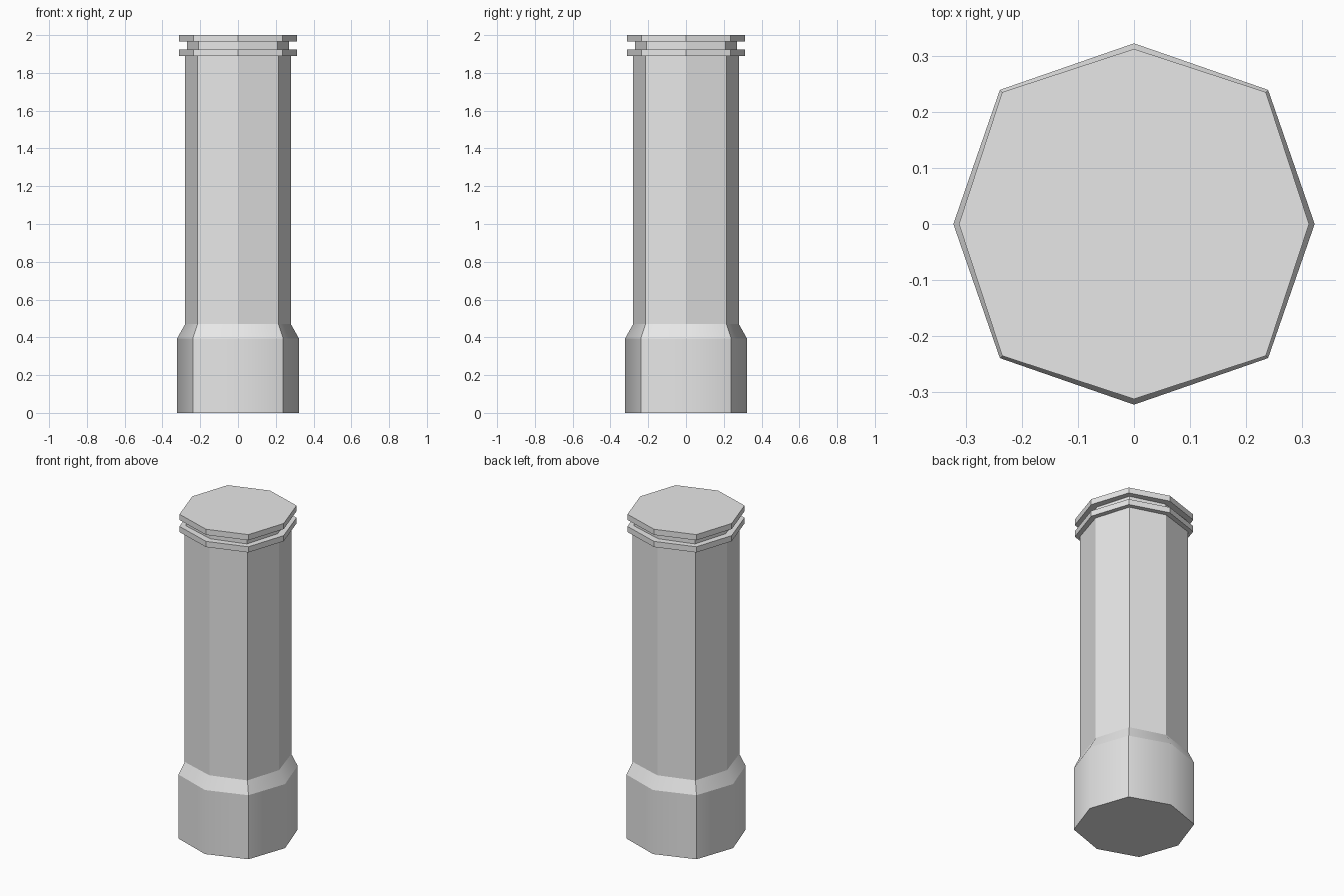
import bpy
import bmesh

cube = bpy.data.objects.get("Cube")
if cube:
    bpy.data.objects.remove(cube, do_unlink=True)

grey = bpy.data.materials.new("light_grey")
grey.use_nodes = True
COLOUR = (0.8, 0.8, 0.8, 1.0)
grey.diffuse_color = COLOUR
grey.node_tree.nodes["Principled BSDF"].inputs["Base Color"].default_value = COLOUR


def octagon(axis, diag):
    """Corners of an octagon: axis reach and diagonal corner offset."""
    return [(axis, 0), (diag, diag), (0, axis), (-diag, diag),
            (-axis, 0), (-diag, -diag), (0, -axis), (diag, -diag)]


def prism(name, sections, rounded=False):
    """Closed column through (z, axis, diag) sections.
    Rounded columns blend across the axis corners only."""
    bm = bmesh.new()
    rings = [[bm.verts.new((x, y, z)) for x, y in octagon(axis, diag)]
             for z, axis, diag in sections]
    for low, high in zip(rings, rings[1:]):
        for i in range(8):
            j = (i + 1) % 8
            face = bm.faces.new((low[i], low[j], high[j], high[i]))
            face.smooth = rounded
    bm.faces.new(rings[0][::-1])
    bm.faces.new(rings[-1])
    if rounded:
        corners = {v for ring in rings for v in ring[::2]}
        for edge in bm.edges:
            edge.smooth = all(v in corners for v in edge.verts)
    mesh = bpy.data.meshes.new(name)
    bm.to_mesh(mesh)
    bm.free()
    mesh.materials.append(grey)
    obj = bpy.data.objects.new(name, mesh)
    bpy.context.collection.objects.link(obj)
    return obj


# Wide foot with a sloped shoulder
prism("base", [(0, 0.322, 0.239), (0.395, 0.322, 0.239),
               (0.47, 0.28, 0.214)], rounded=True)
# Main column
prism("shaft", [(0.47, 0.28, 0.214), (1.89, 0.28, 0.214)])
# Grooved top: lower ring, recessed neck, cap
prism("lower_ring", [(1.89, 0.312, 0.235), (1.925, 0.312, 0.235)])
prism("neck", [(1.925, 0.27, 0.208), (1.965, 0.27, 0.208)])
prism("cap", [(1.965, 0.312, 0.235), (2.0, 0.312, 0.235)])
